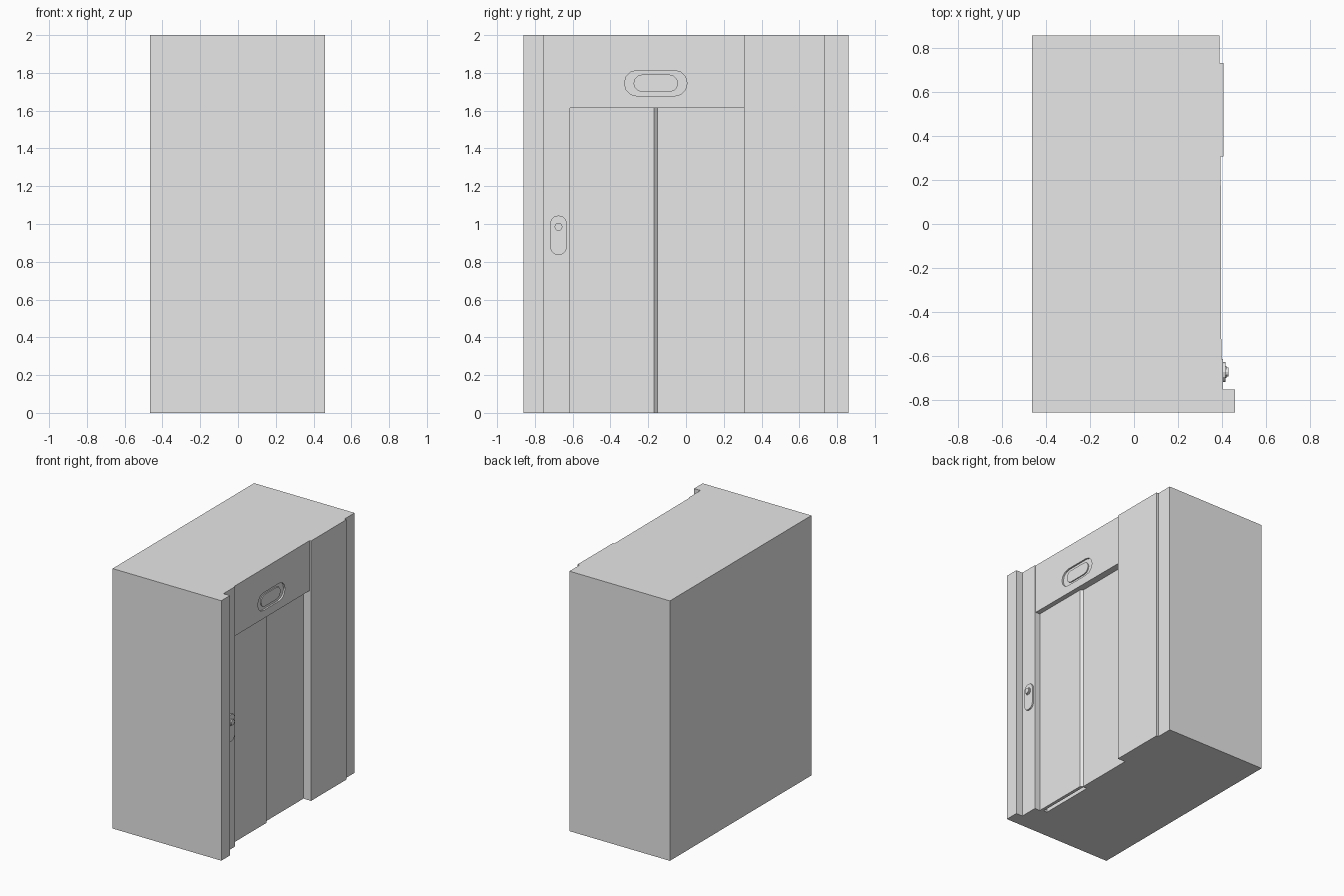
import bpy, bmesh, math

if "Cube" in bpy.data.objects:
    bpy.data.objects.remove(bpy.data.objects["Cube"], do_unlink=True)

GREY = (0.8, 0.8, 0.8, 1)
mat = bpy.data.materials.new("plain grey")
mat.use_nodes = True
mat.diffuse_color = GREY
mat.node_tree.nodes["Principled BSDF"].inputs["Base Color"].default_value = GREY


def prism(name, points, base, height, axis="Z"):
    """Extrude a closed outline: (x, y) along Z, or (y, z) along X."""
    bm = bmesh.new()
    place = (lambda p: (p[0], p[1], base)) if axis == "Z" else (lambda p: (base, p[0], p[1]))
    move = (0, 0, height) if axis == "Z" else (height, 0, 0)
    face = bm.faces.new([bm.verts.new(place(p)) for p in points])
    out = bmesh.ops.extrude_face_region(bm, geom=[face])
    verts = [v for v in out["geom"] if isinstance(v, bmesh.types.BMVert)]
    bmesh.ops.translate(bm, vec=move, verts=verts)
    bmesh.ops.recalc_face_normals(bm, faces=bm.faces)
    mesh = bpy.data.meshes.new(name)
    bm.to_mesh(mesh)
    bm.free()
    mesh.materials.append(mat)
    obj = bpy.data.objects.new(name, mesh)
    bpy.context.collection.objects.link(obj)
    return obj


def capsule(cy, cz, straight, radius, vertical=False, steps=6):
    """Outline with two round ends."""
    pts = []
    for side in (1, -1):
        for i in range(steps + 1):
            a = math.pi * (i / steps - 0.5)
            u = side * (straight + radius * math.cos(a))
            v = side * radius * math.sin(a)
            pts.append((cy - v, cz + u) if vertical else (cy + u, cz + v))
    return pts


def cut(target, cutter):
    mod = target.modifiers.new("cut", "BOOLEAN")
    mod.object = cutter
    mod.solver = "EXACT"
    cutter.hide_render = True
    cutter.hide_viewport = True


# Shaft with both door leaves, jambs and corner post in one plan outline
plan = [(-0.465, -0.86), (0.46, -0.86), (0.46, -0.755), (0.405, -0.755),
        (0.405, -0.615), (0.36, -0.615), (0.36, -0.17), (0.342, -0.15),
        (0.342, 0.307), (0.407, 0.307), (0.407, 0.735), (0.39, 0.735),
        (0.39, 0.86), (-0.465, 0.86)]
shaft = prism("shaft_and_doors", plan, 0, 2)

# Sliding track slot under the overlapping leaf
track = prism("track_cutter", [(0.305, -0.6), (0.335, -0.6), (0.335, -0.16), (0.305, -0.16)],
              -0.02, 0.05)
cut(shaft, track)

# Header over the doors with a stepped display recess
header = prism("door_header", [(0.33, -0.615), (0.398, -0.615), (0.395, 0.307), (0.33, 0.307)],
               1.615, 0.385)
recess = prism("display_cutter", capsule(-0.16, 1.745, 0.098, 0.068), 0.384, 0.05, "X")
cut(header, recess)
prism("display_panel", capsule(-0.16, 1.745, 0.072, 0.046), 0.37, 0.022, "X")

# Call button plate and button
prism("call_plate", capsule(-0.675, 0.94, 0.06, 0.045, True), 0.4, 0.016, "X")
prism("button_collar", capsule(-0.675, 0.985, 0, 0.027, True), 0.41, 0.012, "X")
prism("call_button", capsule(-0.675, 0.985, 0, 0.021, True), 0.415, 0.016, "X")
